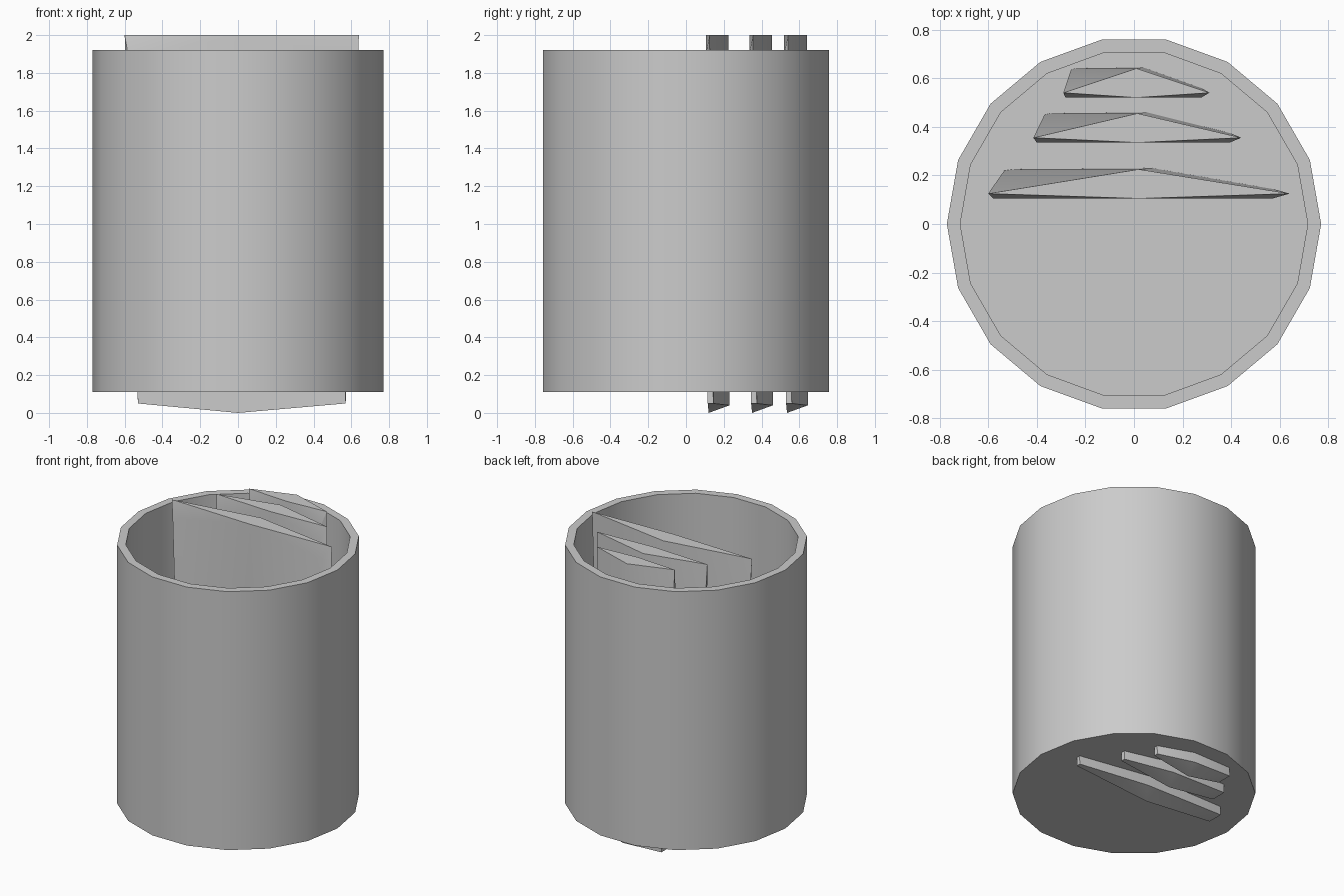
import bpy, bmesh, math

if "Cube" in bpy.data.objects:
    bpy.data.objects.remove(bpy.data.objects["Cube"])

SIDES, R_OUT, R_IN = 18, 0.77, 0.715
Z_BASE, Z_FLOOR, Z_RIM = 0.11, 0.165, 1.92


def make_object(name, bm):
    bmesh.ops.recalc_face_normals(bm, faces=bm.faces)
    mesh = bpy.data.meshes.new(name)
    bm.to_mesh(mesh)
    bm.free()
    obj = bpy.data.objects.new(name, mesh)
    bpy.context.collection.objects.link(obj)
    bpy.ops.object.select_all(action='DESELECT')
    obj.select_set(True)
    bpy.context.view_layer.objects.active = obj
    bpy.ops.object.shade_smooth_by_angle(angle=math.radians(30))
    return obj


def loft(bm, rings):
    # bridge rings of points and cap both ends
    loops = [[bm.verts.new(p) for p in ring] for ring in rings]
    for a, b in zip(loops, loops[1:]):
        n = len(a)
        for i in range(n):
            j = (i + 1) % n
            bm.faces.new((a[i], a[j], b[j], b[i]))
    return loops


def circle(r, z):
    return [(r * math.cos(math.tau * i / SIDES), r * math.sin(math.tau * i / SIDES), z)
            for i in range(SIDES)]


# Cup: open-topped 18-sided container with a wall and a floor
bm = bmesh.new()
loops = loft(bm, [circle(R_OUT, Z_BASE), circle(R_OUT, Z_RIM),
                  circle(R_IN, Z_RIM), circle(R_IN, Z_FLOOR)])
bm.faces.new(loops[0])
bm.faces.new(loops[-1])
make_object("cup", bm)

# Slat cross-sections: left tip, left front, middle front, right front, right tip, back
TOP = [(-0.60, 0.02, 2.0), (-0.58, 0.0, 1.885), (0.02, 0.0, 2.0),
       (0.57, 0.0, 1.90), (0.64, 0.02, 2.0), (0.02, 0.12, 2.0)]
BOTTOM = [(-0.53, 0.12, 0.05), (-0.53, 0.01, 0.05), (0.0, 0.015, 0.0),
          (0.57, 0.01, 0.05), (0.57, 0.04, 0.05), (0.08, 0.125, 0.04)]


def slat(name, scale, y):
    bm = bmesh.new()
    top, bottom = loft(bm, [[(px * scale, py + y, pz) for px, py, pz in ring]
                            for ring in (TOP, BOTTOM)])
    # creased caps: fan from the back point
    for ring in (top, bottom):
        a, b, c, d, e, f = ring
        for tri in ((a, b, c), (a, c, f), (f, c, e), (c, d, e)):
            bm.faces.new(tri)
    bmesh.ops.triangulate(bm, faces=[fc for fc in bm.faces if len(fc.verts) > 3])
    make_object(name, bm)


# Three slats, shorter towards the back
for name, scale, y in (("front_slat", 1.0, 0.105),
                       ("middle_slat", 0.69, 0.335),
                       ("back_slat", 0.485, 0.52)):
    slat(name, scale, y)
